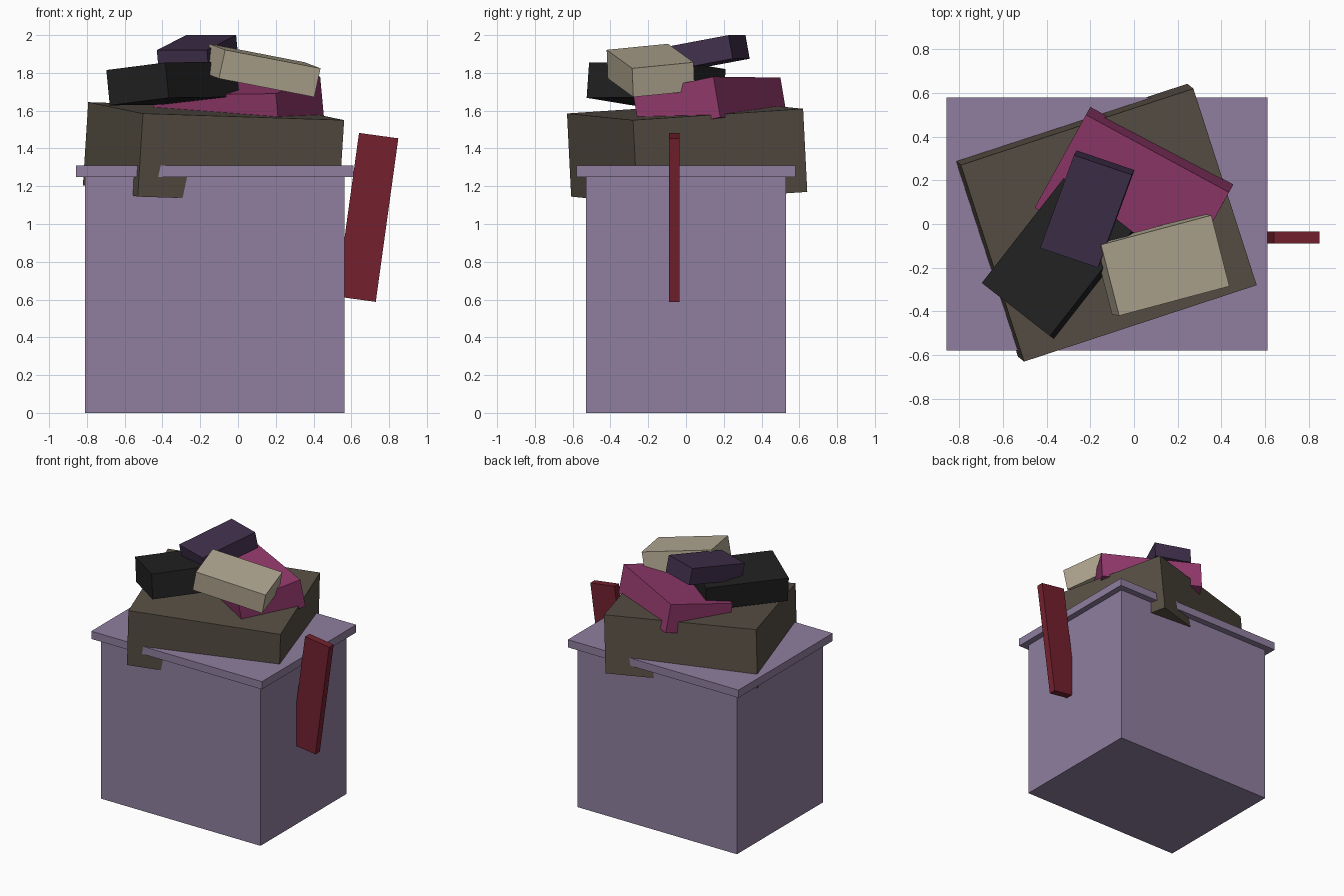
import bpy
from mathutils import Matrix, Vector

if "Cube" in bpy.data.objects:
    bpy.data.objects.remove(bpy.data.objects["Cube"])


def paint(obj, rgb):
    mat = bpy.data.materials.new(obj.name + "_colour")
    mat.diffuse_color = (*[(c / 255) ** 2.2 for c in rgb], 1)
    mat.use_nodes = True
    mat.node_tree.nodes["Principled BSDF"].inputs["Base Color"].default_value = mat.diffuse_color
    obj.data.materials.append(mat)


def box(name, lo, hi, rgb):
    """Upright box between two opposite corners."""
    lo, hi = Vector(lo), Vector(hi)
    bpy.ops.mesh.primitive_cube_add(size=1, location=(lo + hi) / 2)
    obj = bpy.context.object
    obj.name = name
    obj.scale = hi - lo
    paint(obj, rgb)
    return obj


def tilted_box(name, corner, u, v, w, rgb):
    """Tumbled box: one top corner plus its three edge vectors (w points down)."""
    corner, u, v, w = map(Vector, (corner, u, v, w))
    if u.cross(v).dot(w) < 0:
        u, v = v, u                       # keep the faces pointing outward
    centre = corner + (u + v + w) / 2
    m = Matrix((u, v, w)).transposed().to_4x4()
    m.translation = centre
    bpy.ops.mesh.primitive_cube_add(size=1)
    obj = bpy.context.object
    obj.name = name
    obj.data.transform(m)
    paint(obj, rgb)
    return obj


# Bin body and overhanging rim
PURPLE = (142, 126, 158)
box("bin_body", (-0.81, -0.53, 0), (0.565, 0.53, 1.26), PURPLE)
box("bin_rim", (-0.858, -0.58, 1.25), (0.612, 0.58, 1.31), PURPLE)

# Slanted side handle
handle = box("side_handle", (0.58, -0.09, 0.598), (0.79, -0.035, 1.472), (115, 38, 50))
handle.rotation_euler.y = 0.137

# Pile of tumbled boxes, bottom to top
tilted_box("large_brown_box", (-0.503, -0.63, 1.585),
           (1.065, 0.35, -0.035), (-0.29, 0.90, 0.06), (-0.028, 0.022, -0.44), (88, 80, 70))
tilted_box("magenta_box", (0.435, 0.145, 1.78),
           (-0.655, 0.355, -0.005), (-0.235, -0.425, -0.09), (0.02, 0.036, -0.215), (146, 60, 108))
tilted_box("black_box", (-0.385, -0.513, 1.855),
           (-0.312, 0.243, -0.04), (0.375, 0.48, 0.005), (0.018, -0.013, -0.187), (38, 38, 38))
tilted_box("dark_purple_box", (-0.275, 0.315, 2.0),
           (0.265, -0.09, 0), (-0.155, -0.425, -0.08), (0.012, 0.022, -0.125), (66, 51, 77))
tilted_box("cream_box", (-0.068, -0.42, 1.922),
           (0.505, 0.135, -0.098), (-0.083, 0.325, 0.032), (-0.033, 0.006, -0.152), (178, 168, 146))
